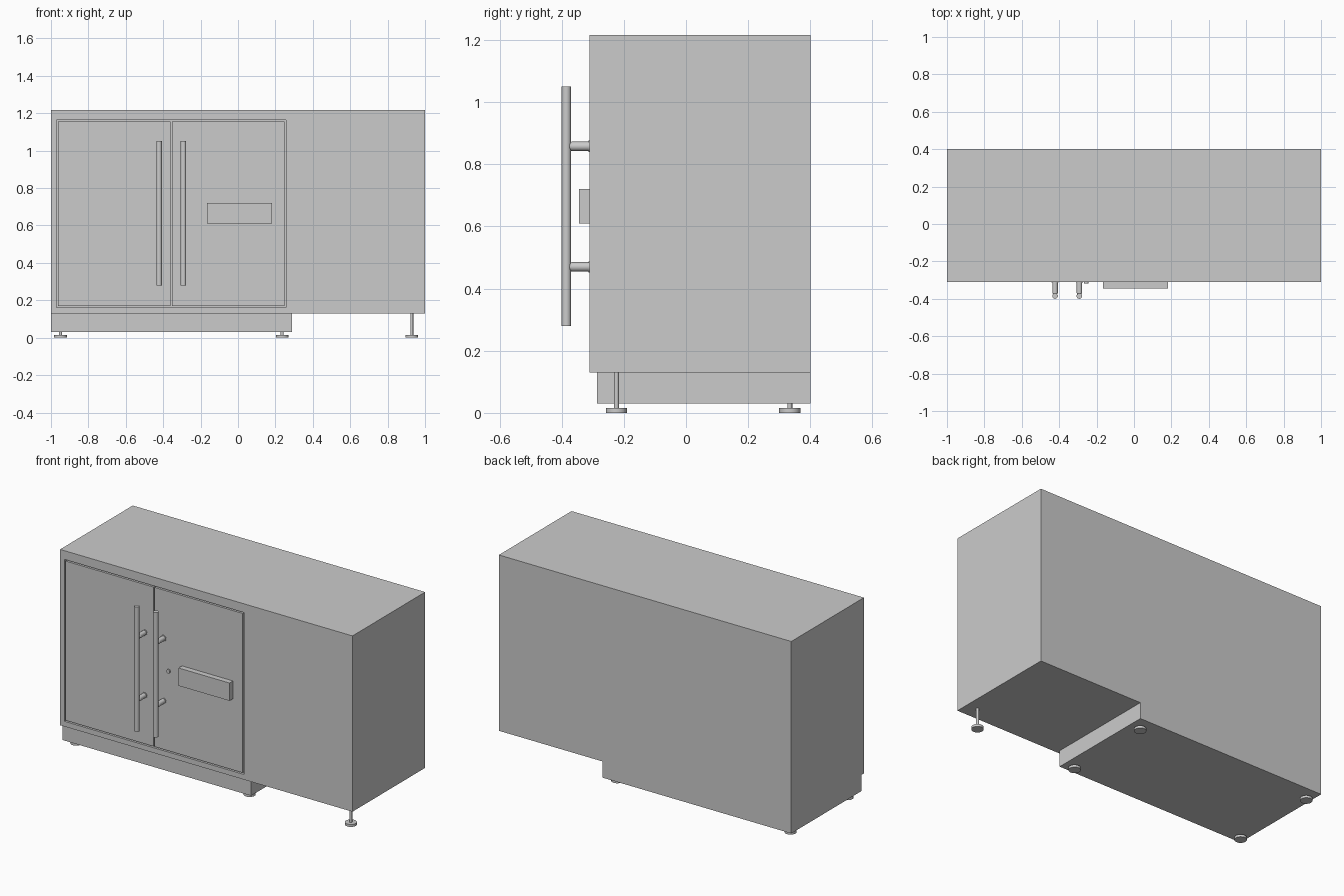
import bpy, bmesh, math
from mathutils import Vector, Matrix

if "Cube" in bpy.data.objects:
    bpy.data.objects.remove(bpy.data.objects["Cube"])

FRONT = -0.31


def finish(bm, name, smooth=False):
    bmesh.ops.recalc_face_normals(bm, faces=bm.faces[:])
    mesh = bpy.data.meshes.new(name)
    bm.to_mesh(mesh)
    bm.free()
    ob = bpy.data.objects.new(name, mesh)
    bpy.context.collection.objects.link(ob)
    if smooth:
        bpy.ops.object.select_all(action='DESELECT')
        ob.select_set(True)
        bpy.context.view_layer.objects.active = ob
        bpy.ops.object.shade_smooth_by_angle(angle=math.radians(35))
    return ob


def add_box(bm, lo, hi):
    lo, hi = Vector(lo), Vector(hi)
    m = Matrix.Translation((lo + hi) / 2) @ Matrix.Diagonal((hi - lo).to_4d())
    bmesh.ops.create_cube(bm, size=1, matrix=m)


def add_rod(bm, a, b, r1, r2=None, segments=24):
    """Cylinder or cone from point a to point b."""
    a, b = Vector(a), Vector(b)
    d = b - a
    m = Matrix.Translation((a + b) / 2) @ d.to_track_quat('Z', 'Y').to_matrix().to_4x4()
    bmesh.ops.create_cone(bm, cap_ends=True, segments=segments, radius1=r1,
                          radius2=r1 if r2 is None else r2, depth=d.length, matrix=m)


def box(name, lo, hi):
    bm = bmesh.new()
    add_box(bm, lo, hi)
    return finish(bm, name)


def push(bm, test, offset):
    """Extrude the faces whose centre passes the test."""
    faces = [f for f in bm.faces if test(f.calc_center_median())]
    ret = bmesh.ops.extrude_face_region(bm, geom=faces)
    verts = [g for g in ret['geom'] if isinstance(g, bmesh.types.BMVert)]
    bmesh.ops.translate(bm, verts=verts, vec=offset)
    left = [f for f in faces if f.is_valid]
    if left:
        bmesh.ops.delete(bm, geom=left, context='FACES')


# cabinet body: one shell with a door recess and a lower plinth
X0, X1, Z0, Z1 = -0.97, 0.257, 0.162, 1.163
PX, PY = 0.29, -0.287
bm = bmesh.new()
add_box(bm, (-1, FRONT, 0.13), (1, 0.4, 1.217))
for co, no in (((X0, 0, 0), (1, 0, 0)), ((X1, 0, 0), (1, 0, 0)), ((PX, 0, 0), (1, 0, 0)),
               ((0, PY, 0), (0, 1, 0)), ((0, 0, Z0), (0, 0, 1)), ((0, 0, Z1), (0, 0, 1))):
    bmesh.ops.bisect_plane(bm, geom=bm.verts[:] + bm.edges[:] + bm.faces[:],
                           plane_co=co, plane_no=no)
push(bm, lambda c: abs(c.y - FRONT) < 1e-4 and X0 < c.x < X1 and Z0 < c.z < Z1, (0, 0.02, 0))
push(bm, lambda c: abs(c.z - 0.13) < 1e-4 and c.x < PX and c.y > PY, (0, 0, -0.1))
bmesh.ops.dissolve_limit(bm, angle_limit=0.01, verts=bm.verts[:], edges=bm.edges[:])
finish(bm, "cabinet_body")

# flush doors with narrow gaps around them
G, MID = 0.008, -0.357
box("left_door", (X0 + G, FRONT, Z0 + G), (MID - G / 2, FRONT + 0.022, Z1 - G))
box("right_door", (MID + G / 2, FRONT, Z0 + G), (X1 - G, FRONT + 0.022, Z1 - G))

# bar handles on two standoffs each
for side, x in (("left", -0.422), ("right", -0.292)):
    bm = bmesh.new()
    add_rod(bm, (x, -0.385, 0.279), (x, -0.385, 1.051), 0.015)
    for z in (0.47, 0.858):
        add_rod(bm, (x, FRONT + 0.004, z), (x, -0.368, z), 0.015)
        add_rod(bm, (x, -0.368, z), (x, -0.379, z), 0.015, 0.009)
        add_rod(bm, (x, FRONT + 0.003, z), (x, FRONT - 0.004, z), 0.018)
    finish(bm, side + "_handle", smooth=True)

# lock and letter-box style panel
bm = bmesh.new()
add_rod(bm, (-0.256, FRONT + 0.004, 0.664), (-0.256, FRONT - 0.008, 0.664), 0.012)
finish(bm, "door_lock", smooth=True)
box("door_panel", (-0.166, -0.344, 0.61), (0.183, FRONT + 0.002, 0.72))

# levelling feet: four under the plinth, one long one at the front right
feet = [(x, y, 0.035) for x in (-0.949, 0.236) for y in (-0.224, 0.334)]
feet.append((0.929, -0.224, 0.135))
for i, (x, y, top) in enumerate(feet):
    bm = bmesh.new()
    add_rod(bm, (x, y, 0), (x, y, 0.015), 0.034, segments=32)
    add_rod(bm, (x, y, 0.013), (x, y, top), 0.008)
    finish(bm, f"levelling_foot_{i + 1}", smooth=True)
